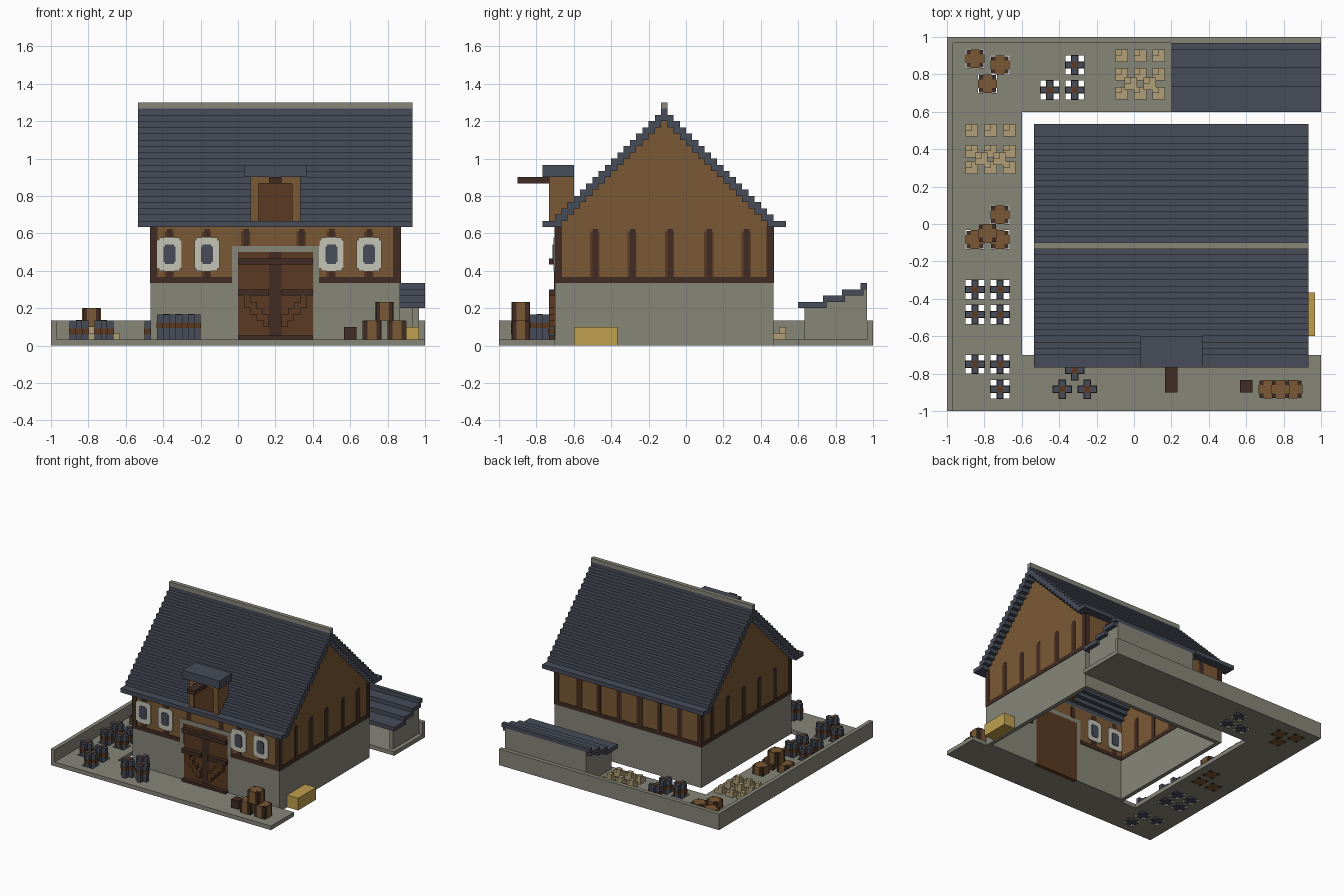
import bpy, bmesh

if "Cube" in bpy.data.objects:
    bpy.data.objects.remove(bpy.data.objects["Cube"])

V = 1 / 30  # block size; all coordinates below are in blocks


def material(name, rgb):
    lin = [((c / 255 + 0.055) / 1.055) ** 2.4 for c in rgb] + [1]
    m = bpy.data.materials.new(name)
    m.use_nodes = True
    m.diffuse_color = lin
    m.node_tree.nodes["Principled BSDF"].inputs["Base Color"].default_value = lin
    return m


STONE = material("grey stone", (135, 134, 121))
SLATE = material("blue slate", (71, 76, 88))
WOOD = material("warm wood", (123, 89, 53))
MID = material("brown wood", (90, 58, 34))
DARK = material("dark timber", (65, 44, 35))
BEIGE = material("pale beige", (176, 159, 120))
HAY = material("yellow hay", (192, 160, 78))
WHITE = material("window white", (196, 195, 182))


def finish(name, mat, bm):
    bmesh.ops.recalc_face_normals(bm, faces=bm.faces)
    bmesh.ops.scale(bm, vec=(V, V, V), verts=bm.verts)
    me = bpy.data.meshes.new(name)
    bm.to_mesh(me)
    bm.free()
    me.materials.append(mat)
    ob = bpy.data.objects.new(name, me)
    bpy.context.collection.objects.link(ob)
    return ob


def boxes(name, mat, items):
    """One object from boxes given as (x0, x1, y0, y1, z0, z1)."""
    bm = bmesh.new()
    for x0, x1, y0, y1, z0, z1 in items:
        vs = bmesh.ops.create_cube(bm, size=1)["verts"]
        bmesh.ops.scale(bm, vec=(x1 - x0, y1 - y0, z1 - z0), verts=vs)
        bmesh.ops.translate(bm, vec=((x0 + x1) / 2, (y0 + y1) / 2, (z0 + z1) / 2), verts=vs)
    return finish(name, mat, bm)


def prism(name, mat, profile, x0, x1):
    """Extrude a (y, z) profile along x."""
    bm = bmesh.new()
    f = bm.faces.new([bm.verts.new((x0, y, z)) for y, z in profile])
    r = bmesh.ops.extrude_face_region(bm, geom=[f])
    vs = [v for v in r["geom"] if isinstance(v, bmesh.types.BMVert)]
    bmesh.ops.translate(bm, vec=(x1 - x0, 0, 0), verts=vs)
    return finish(name, mat, bm)


# Barrel and crate places: (x, y, bottom) of a 3 x 3 footprint
barrels = [(-27, -12, 0), (-23, -12, 0), (-27, -16, 0), (-23, -16, 0), (-27, -24, 0),
           (-23, -24, 0), (-23, -28, 0), (-11, 24, 0), (-15, 20, 0), (-11, 20, 0),
           (-13, -28, 1), (-9, -28, 1), (-11, -25, 1)]
crates = [(-27, 25, 0), (-23, 24, 0), (-25, 21, 0), (-23, 0, 0), (-27, -4, 0),
          (-23, -4, 0), (-25, -3, 3), (20, -28, 1), (24, -28, 1), (22, -28, 4)]

# Yard slab with openings for the house and the sunken props
sunk = {(x + i, y + j) for x, y, z in barrels + crates if z == 0
        for i in range(3) for j in range(3)}
bm = bmesh.new()
for x in range(-30, 30):
    for y in range(-30, 30):
        if (x >= -18 and -21 <= y < 18) or (x, y) in sunk:
            continue
        bm.faces.new([bm.verts.new((x + i, y + j, 0)) for i, j in ((0, 0), (1, 0), (1, 1), (0, 1))])
bmesh.ops.remove_doubles(bm, verts=bm.verts, dist=0.01)
up = bmesh.ops.extrude_face_region(bm, geom=bm.faces[:], use_keep_orig=True)
bmesh.ops.translate(bm, vec=(0, 0, 1), verts=[v for v in up["geom"] if isinstance(v, bmesh.types.BMVert)])
finish("yard_slab", STONE, bm)
boxes("yard_walls", STONE, [(-30, -29, -30, 30, 1, 4), (-29, 30, 29, 30, 1, 4)])

# House stone base and door surround
boxes("stone_base", STONE, [(-14, 0, -21, -20, 0, 10), (12, 26, -21, -20, 0, 10),
                            (-14, 26, 13, 14, 0, 10), (-14, -13, -20, 13, 0, 10),
                            (25, 26, -20, 13, 0, 10)])
boxes("door_surround", STONE, [(-1, 0, -21.2, -20, 10, 16), (12, 13, -21.2, -20, 10, 16),
                               (0, 12, -21.2, -20, 15, 16)])

# Timber walls
boxes("front_upper_wall", WOOD, [(-14, -1, -21, -20, 10, 19.5), (13, 26, -21, -20, 10, 19.5),
                                 (-1, 13, -21, -20, 16, 19.5)])
boxes("back_upper_wall", WOOD, [(-14, 26, 13, 14, 10, 19.5)])
gable = [(-21, 10), (14, 10), (14, 19.5), (-3.5, 37), (-21, 19.5)]
for side, x in (("right", -14), ("left", 25)):
    prism(side + "_gable_wall", WOOD, gable, x, x + 1)

# Timber frame: sills, corner posts and studs showing on both wall faces
e = 0.12
dark, mid = [], []
for x in (-14, 25):
    dark.append((x - e, x + 1 + e, -21, 14, 10, 11))
    for y in (-21, 13):
        dark.append((x - e, x + 1 + e, y - e, y + 1 + e, 10, 19))
    for y in (-15, -9, -3, 3.3, 9.3):
        dark.append((x - e, x + 1 + e, y, y + 0.9, 11, 18.7))
        mid.append((x - e / 2, x + 1 + e / 2, y - 0.4, y + 1.1, 11, 18.3))
dark += [(-13, -1, -21 - e, -20 + e, 10, 11), (13, 25, -21 - e, -20 + e, 10, 11),
         (-13, 25, 13 - e, 14 + e, 10, 11)]
studs = [(-21, x, 11) for x in (-11.4, -5.4, 14.6, 20.6)] + [(-21, x, 16) for x in (0.9, 9.8)]
studs += [(13, x, 11) for x in (-8.5, -3, 2.5, 8, 13.5, 19)]
for y, x, z in studs:
    dark.append((x, x + 0.9, y - e, y + 1 + e, z, 18.7))
    mid.append((x - 0.4, x + 1.1, y - e / 2, y + 1 + e / 2, z, 18.3))
boxes("timber_frame", DARK, dark)
boxes("timber_frame_edges", MID, mid)

# Windows, with clipped frame corners
frames, panes = [], []
for c in (-11, -5, 15, 21):
    frames += [(c - 2, c + 2, -21.25, -19.75, 12.4, 16.9), (c - 1.7, c + 1.7, -21.25, -19.75, 12, 17.3)]
    panes += [(c - 0.95, c + 0.95, -21.4, -19.6, 13.4, 15.9), (c - 0.7, c + 0.7, -21.4, -19.6, 13.1, 16.2)]
boxes("window_frames", WHITE, frames)
boxes("window_panes", SLATE, panes)

# Double door with ledges and stepped braces
boxes("double_door", MID, [(0, 12, -21, -20, 0, 15)])
boxes("door_ironwork", DARK, [(5, 7, -21.15, -20.5, 1, 15), (0, 12, -22, -21, 13, 14),
                              (0, 5, -22, -21, 8, 9), (7, 12, -22, -21, 8, 9),
                              (0, 12, -22, -21, 1, 1.6)])
brace = []
for i in range(4):
    brace += [(1 + i, 2 + i, -22, -21, 6 - i, 8 - i), (10 - i, 11 - i, -22, -21, 6 - i, 8 - i)]
boxes("door_braces", MID, brace)

# Main roof: stepped profile, two blocks thick, with a ridge cap
cols = range(-23, 16)
top = {c: max(20, 38 - abs(c + 4)) for c in cols}
outline = [p for c in cols for p in ((c, top[c]), (c + 1, top[c]))]
outline += [p for c in reversed(cols) for p in ((c + 1, max(19, top[c] - 2)), (c, max(19, top[c] - 2)))]
outline = [p for i, p in enumerate(outline) if p != outline[i - 1]]
prism("main_roof", SLATE, outline, -16, 28)
boxes("ridge_cap", STONE, [(-16, 28, -4, -3, 38, 39)])

# Loft dormer with hoist beam
boxes("dormer_walls", WOOD, [(2, 3.3, -22, -18, 20, 27), (8.7, 10, -22, -18, 20, 27),
                             (3.3, 8.7, -22, -18, 26, 27)])
boxes("dormer_hatch", MID, [(3.3, 8.7, -21.7, -18.2, 20, 26)])
boxes("dormer_roof", SLATE, [(1, 11, -23, -18, 27, 29)])
boxes("hoist_beam", DARK, [(5, 7, -27, -21, 26, 27)])

# Open-fronted shed under a stepped lean-to roof
steps = [(18, 22, 6), (22, 25, 7), (25, 28, 8), (28, 29, 9)]
boxes("shed_roof", SLATE, [(6, 30, a, b + (0.5 if b < 29 else 0), z, z + 1) for a, b, z in steps])
side = [(19, 1), (29, 1), (29, 9), (28, 9), (28, 8), (25, 8), (25, 7), (22, 7), (22, 6), (19, 6)]
for name, x in (("shed_right_wall", 7), ("shed_left_wall", 28)):
    prism(name, STONE, side, x, x + 1)
boxes("shed_back_wall", STONE, [(8, 28, 28, 29, 1, 9)])

# Barrels: cross-shaped staves, band and core
staves, bands, cores = [], [], []
for x, y, z in barrels:
    staves += [(x, x + 3, y + 1, y + 2, z, z + 4), (x + 1, x + 2, y, y + 3, z, z + 4)]
    b = 0.08
    bands += [(x - b, x + 3 + b, y + 1 - b, y + 2 + b, z + 1.8, z + 2.7),
              (x + 1 - b, x + 2 + b, y - b, y + 3 + b, z + 1.8, z + 2.7)]
    cores.append((x + 1, x + 2, y + 1, y + 2, z + 0.5, z + 4.1))
boxes("barrel_staves", SLATE, staves)
boxes("barrel_bands", MID, bands)
boxes("barrel_cores", MID, cores)

# Crates: wood body with dark corner posts
boxes("crate_bodies", WOOD, [b for x, y, z in crates for b in
                             ((x, x + 3, y + 0.8, y + 2.2, z, z + 3),
                              (x + 0.8, x + 2.2, y, y + 3, z, z + 3))])
boxes("crate_corners", DARK, [(x + i, x + i + 0.7, y + j, y + j + 0.7, z, z + 2.95)
                              for x, y, z in crates for i in (0.1, 2.2) for j in (0.1, 2.2)])
boxes("small_box", DARK, [(17, 19, -27, -25, 1, 3)])

# Sacks: low cushions with one raised corner, two more piled on top
sacks = [(x, y, 1) for x in (-27, -24, -21) for y in (8, 10.7, 14)]
sacks += [(x, y, 1) for x in (-3, 0, 3) for y in (20, 23, 26)]
sacks += [(-25.5, 9.5, 2), (-22.5, 9.5, 2), (-1.5, 21.5, 2), (1.5, 21.5, 2)]
boxes("sacks", BEIGE, [b for x, y, z in sacks for b in
                       ((x, x + 2, y, y + 2, z, z + 1), (x, x + 1, y + 1, y + 2, z + 1, z + 2))])

# Hay bale beside the house
boxes("hay_bale", HAY, [(26, 29, -18, -11, 0, 3)])
